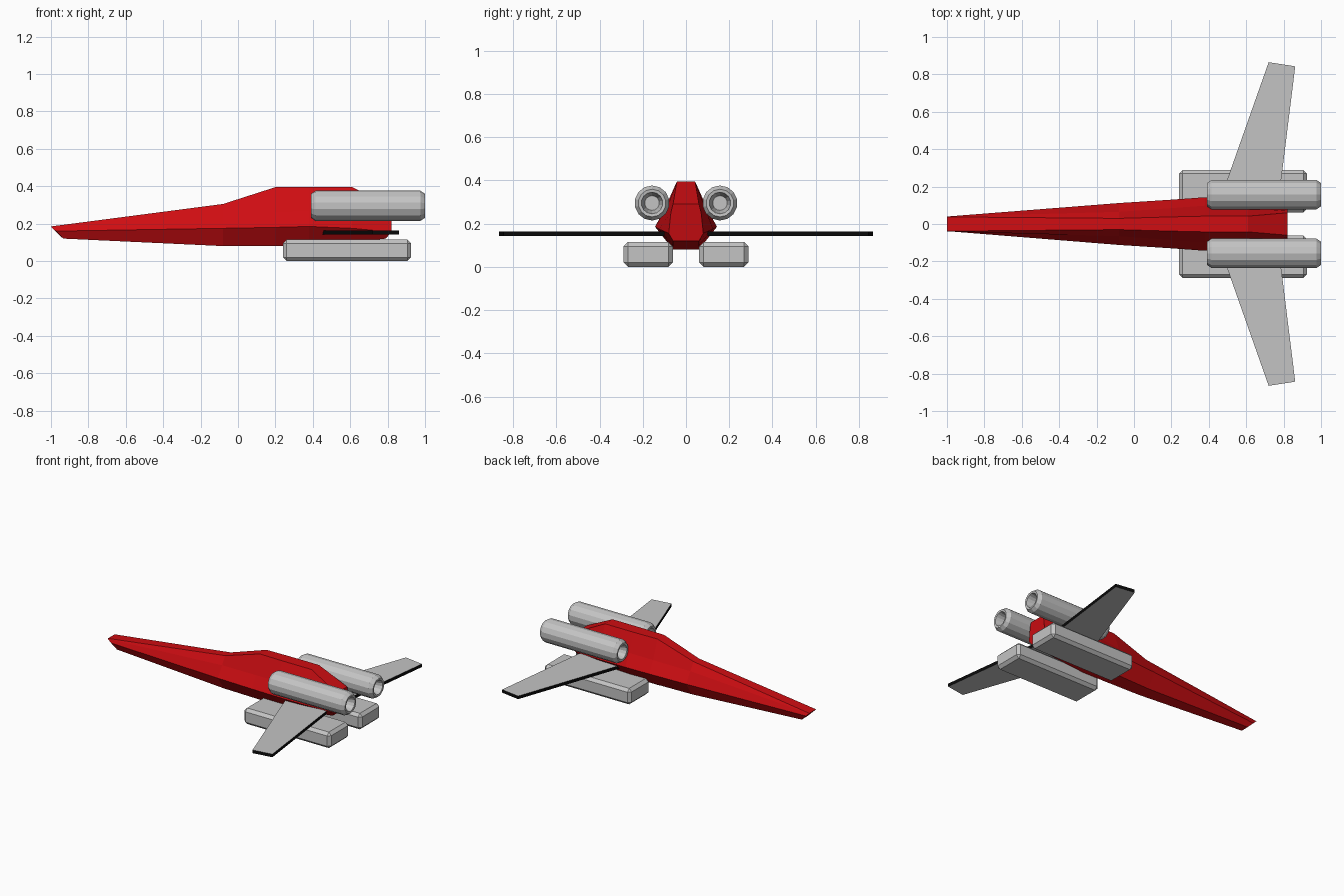
import bpy
import bmesh
from math import cos, sin, pi
from mathutils import Vector

cube = bpy.data.objects.get("Cube")
if cube:
    bpy.data.objects.remove(cube, do_unlink=True)


def material(name, color):
    mat = bpy.data.materials.new(name)
    mat.use_nodes = True
    mat.diffuse_color = (*color, 1)
    mat.node_tree.nodes["Principled BSDF"].inputs["Base Color"].default_value = (*color, 1)
    return mat


RED = material("hull red", (0.62, 0.004, 0.006))
GREY = material("light grey", (0.55, 0.55, 0.55))
BLACK = material("edge black", (0.003, 0.003, 0.003))


def finish(name, bm, *mats):
    bmesh.ops.recalc_face_normals(bm, faces=bm.faces)
    mesh = bpy.data.meshes.new(name)
    bm.to_mesh(mesh)
    bm.free()
    for mat in mats:
        mesh.materials.append(mat)
    obj = bpy.data.objects.new(name, mesh)
    bpy.context.collection.objects.link(obj)
    return obj


def loft(bm, rings):
    """Skin a row of equal point rings and cap both ends."""
    rows = [[bm.verts.new(p) for p in ring] for ring in rings]
    for a, b in zip(rows, rows[1:]):
        for i in range(len(a)):
            j = (i + 1) % len(a)
            bm.faces.new((a[i], a[j], b[j], b[i]))
    bm.faces.new(rows[0])
    bm.faces.new(rows[-1])


# Fuselage: half sections from top to bottom, each point (x, half width, z)
sections = [
    [(-1, .038, .185), (-1, .04, .183), (-.975, .04, .16), (-.935, .03, .12)],
    [(-.08, .03, .305), (-.08, .065, .25), (-.08, .112, .175), (-.08, .05, .08)],
    [(.2, .038, .395), (.2, .085, .262), (.2, .13, .18), (.2, .058, .08)],
    [(.38, .042, .395), (.38, .098, .27), (.38, .143, .185), (.38, .06, .08)],
    [(.61, .042, .395), (.61, .085, .28), (.61, .125, .175), (.61, .06, .1)],
    [(.82, .06, .29), (.82, .07, .25), (.82, .08, .155), (.79, .06, .12)],
]
bm = bmesh.new()
loft(bm, [half + [(x, -y, z) for x, y, z in reversed(half)] for half in sections])
finish("fuselage", bm, RED)

# Engine outline: (x, radius), with a recess at both ends
engine_profile = [(.46, .034), (.392, .05), (.39, .064), (.415, .081),
                  (.975, .081), (1.0, .064), (.998, .05), (.93, .034)]
SIDES = 14

for side, label in ((1, "back"), (-1, "front")):
    # Engine pod
    bm = bmesh.new()
    loft(bm, [[(x, side * .157 + r * cos(2 * pi * (i + .5) / SIDES),
                .295 + r * sin(2 * pi * (i + .5) / SIDES)) for i in range(SIDES)]
              for x, r in engine_profile])
    finish(label + "_engine", bm, GREY)

    # Chamfered block under the hull
    bm = bmesh.new()
    bmesh.ops.create_cube(bm, size=1)
    for v in bm.verts:
        v.co = Vector((.583 + v.co.x * .685, side * .175 + v.co.y * .228,
                       .057 + v.co.z * .114))
    bmesh.ops.bevel(bm, geom=bm.edges[:], offset=.02, segments=1, affect='EDGES')
    finish(label + "_skid", bm, GREY)

    # Swept wing with a dark rim
    outline = [(.45, .1), (.72, .865), (.862, .843), (.77, .1)]
    bm = bmesh.new()
    loft(bm, [[(x, side * y, z) for x, y in outline] for z in (.142, .164)])
    bm.normal_update()
    for f in bm.faces:
        f.material_index = int(abs(f.normal.z) < .5)
    finish(label + "_wing", bm, GREY, BLACK)
